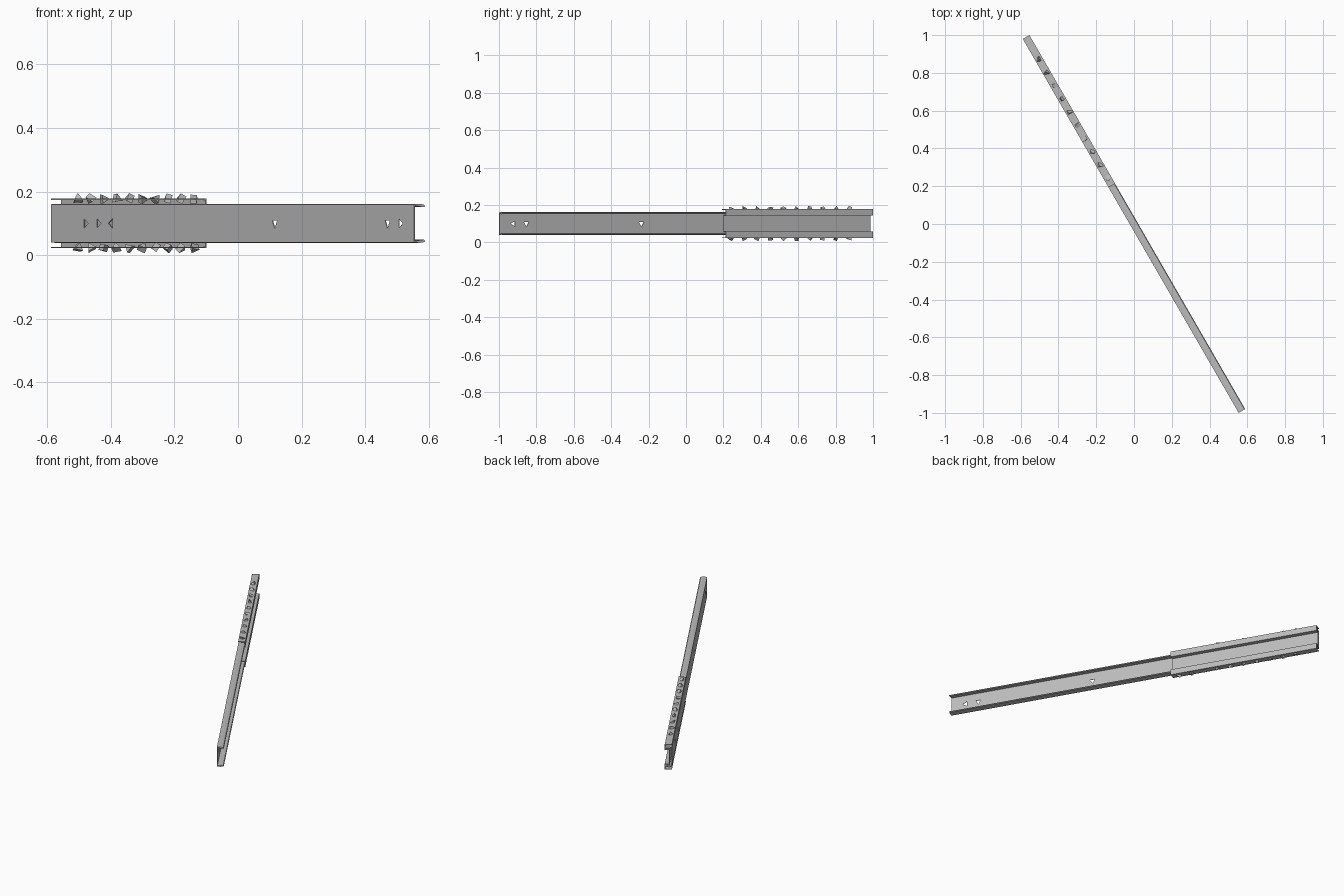
import bpy, bmesh, math, random
from mathutils import Matrix, Euler

random.seed(4)
old = bpy.data.objects.get("Cube")
if old:
    bpy.data.objects.remove(old, do_unlink=True)

steel = bpy.data.materials.new("grey_steel")
steel.use_nodes = True
colour = (0.5, 0.5, 0.5, 1)
steel.diffuse_color = colour
steel.node_tree.nodes["Principled BSDF"].inputs["Base Color"].default_value = colour

MID_Z = 0.1
END = 1.143
# Parts are made along x, then turned to lie diagonally
PLACE = Matrix.Translation((0, 0, MID_Z)) @ Matrix.Rotation(math.radians(120), 4, "Z")


def make_object(name, bm):
    bmesh.ops.recalc_face_normals(bm, faces=bm.faces)
    mesh = bpy.data.meshes.new(name)
    bm.to_mesh(mesh)
    bm.free()
    mesh.materials.append(steel)
    obj = bpy.data.objects.new(name, mesh)
    obj.matrix_world = PLACE
    bpy.context.collection.objects.link(obj)
    return obj


def rail(name, upper, start, end):
    """Extrude a profile whose lower half mirrors the upper half."""
    profile = upper + [(y, -z) for y, z in reversed(upper)]
    bm = bmesh.new()
    face = bm.faces.new([bm.verts.new((start, y, z)) for y, z in profile])
    result = bmesh.ops.extrude_face_region(bm, geom=[face])
    moved = [v for v in result["geom"] if isinstance(v, bmesh.types.BMVert)]
    bmesh.ops.translate(bm, verts=moved, vec=(end - start, 0, 0))
    return make_object(name, bm)


# Inner channel with rounded flange tips
channel = rail("channel", [(0.02, 0.06), (0.0, 0.0615), (-0.016, 0.059), (-0.02, 0.055),
                           (-0.016, 0.051), (0.0, 0.053), (0.017, 0.056)], -END, END)

# Outer sleeve with lips and a recessed middle panel
rail("sleeve", [(0.005, 0.043), (-0.0205, 0.043), (-0.0205, 0.078), (0.02, 0.078),
                (0.02, 0.074), (-0.0175, 0.074), (-0.0175, 0.046), (0.008, 0.046)], 0.235, END)

# Triangular holes through the channel web: position, turn
holes = [(-1.055, 0), (-0.975, 90), (-0.265, 90), (0.765, 180), (0.845, 0), (0.925, 0)]
bm = bmesh.new()
for along, turn in holes:
    matrix = (Matrix.Translation((along, 0.0185, 0)) @ Matrix.Rotation(math.radians(-turn), 4, "Y")
              @ Matrix.Rotation(math.radians(90), 4, "X")
              @ Matrix.Rotation(math.radians(90), 4, "Z"))
    bmesh.ops.create_cone(bm, cap_ends=True, segments=3, radius1=0.017, radius2=0.017,
                          depth=0.012, matrix=matrix)
cutter = make_object("hole_cutter", bm)
cutter.hide_render = True
cutter.hide_viewport = True
cut = channel.modifiers.new("holes", "BOOLEAN")
cut.operation = "DIFFERENCE"
cut.solver = "EXACT"
cut.object = cutter

# Rough angular studs along both sleeve flanges
for name, side in (("upper_studs", 1), ("lower_studs", -1)):
    bm = bmesh.new()
    for i in range(10):
        turn = Euler([random.uniform(0, math.tau) for _ in range(3)]).to_matrix().to_4x4()
        matrix = Matrix.Translation((0.278 + i * 0.081, 0, side * 0.077)) @ turn
        bmesh.ops.create_cone(bm, cap_ends=True, segments=3, radius1=0.016, radius2=0.016,
                              depth=0.02, matrix=matrix)
    make_object(name, bm)
